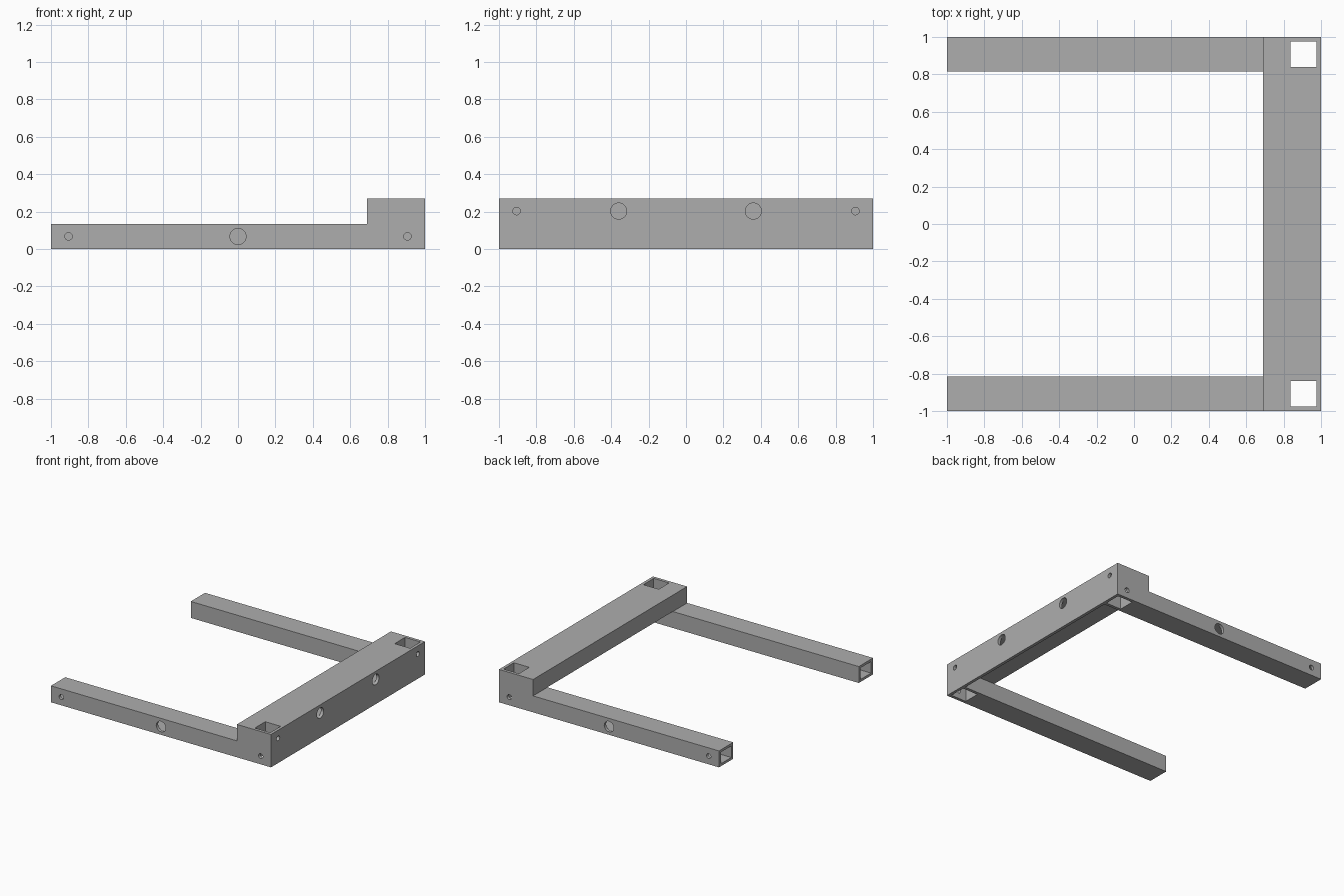
import bpy, bmesh, math
from mathutils import Matrix

if "Cube" in bpy.data.objects:
    bpy.data.objects.remove(bpy.data.objects["Cube"], do_unlink=True)

RAIL_H, TOTAL_H = 0.135, 0.27
WALL = 0.025
RAIL_IN = 0.815      # inner side of the rails
BAR_IN = 0.69        # inner side of the crossbar
MID = 0.906          # centre line of rails and post sockets

grey = bpy.data.materials.new("plain grey")
grey.use_nodes = True
colour = (0.42, 0.42, 0.42, 1)
grey.diffuse_color = colour
grey.node_tree.nodes["Principled BSDF"].inputs["Base Color"].default_value = colour


def make_object(name, bm):
    mesh = bpy.data.meshes.new(name)
    bm.to_mesh(mesh)
    bm.free()
    mesh.materials.append(grey)
    obj = bpy.data.objects.new(name, mesh)
    bpy.context.collection.objects.link(obj)
    return obj


def box(name, x, y, z):
    bm = bmesh.new()
    bmesh.ops.create_cube(bm, size=1)
    for v in bm.verts:
        for i, (lo, hi) in enumerate((x, y, z)):
            v.co[i] = lo if v.co[i] < 0 else hi
    return make_object(name, bm)


def drill(name, centre, axis, radius):
    turn = Matrix.Rotation(math.pi / 2, 4, "Y" if axis == "X" else "X")
    bm = bmesh.new()
    bmesh.ops.create_cone(bm, cap_ends=True, segments=32, radius1=radius,
                          radius2=radius, depth=0.1,
                          matrix=Matrix.Translation(centre) @ turn)
    return make_object(name, bm)


def combine(target, tool, operation):
    mod = target.modifiers.new(operation, "BOOLEAN")
    mod.operation, mod.solver, mod.object = operation, "EXACT", tool
    bpy.context.view_layer.update()
    graph = bpy.context.evaluated_depsgraph_get()
    mesh = bpy.data.meshes.new_from_object(target.evaluated_get(graph))
    target.modifiers.clear()
    target.data = mesh
    bpy.data.objects.remove(tool, do_unlink=True)


def span(side, a, b):
    return tuple(sorted((side * a, side * b)))


# Raised crossbar with a skirt down its outer side
frame = box("frame", (BAR_IN, 1), (-1, 1), (RAIL_H, TOTAL_H))
combine(frame, box("skirt", (1 - WALL, 1), (-1, 1), (0, TOTAL_H)), "UNION")

# Side rails
for side in (-1, 1):
    combine(frame, box("rail", (-1, 1), span(side, RAIL_IN, 1), (0, RAIL_H)), "UNION")

# Hollow inside of the crossbar
combine(frame, box("bar_hollow", (BAR_IN + WALL, 1 - WALL),
                   (-RAIL_IN, RAIL_IN), (RAIL_H + WALL, TOTAL_H - WALL)), "DIFFERENCE")

for side in (-1, 1):
    # Open-ended rail tube and vertical post socket
    inside = span(side, RAIL_IN + WALL, 1 - WALL)
    combine(frame, box("rail_hollow", (-1.1, 0.81), inside, (0.02, 0.115)), "DIFFERENCE")
    combine(frame, box("socket", (0.836, 0.976), inside, (-0.1, 0.4)), "DIFFERENCE")
    # Cable and screw holes through the outer walls
    for x, r in ((-MID, 0.02), (0, 0.043), (MID, 0.02)):
        combine(frame, drill("rail_hole", (x, side, RAIL_H / 2), "Y", r), "DIFFERENCE")
    for y, r in ((0.36, 0.043), (MID, 0.02)):
        combine(frame, drill("bar_hole", (1, side * y, 0.203), "X", r), "DIFFERENCE")

# Merge leftover flat edges
bm = bmesh.new()
bm.from_mesh(frame.data)
bmesh.ops.remove_doubles(bm, verts=bm.verts, dist=0.0001)
bmesh.ops.dissolve_limit(bm, angle_limit=0.01, verts=bm.verts, edges=bm.edges)
bm.to_mesh(frame.data)
bm.free()

# Round hole walls smooth, everything else sharp
bpy.ops.object.select_all(action="DESELECT")
frame.select_set(True)
bpy.context.view_layer.objects.active = frame
bpy.ops.object.shade_smooth_by_angle(angle=math.radians(30))
